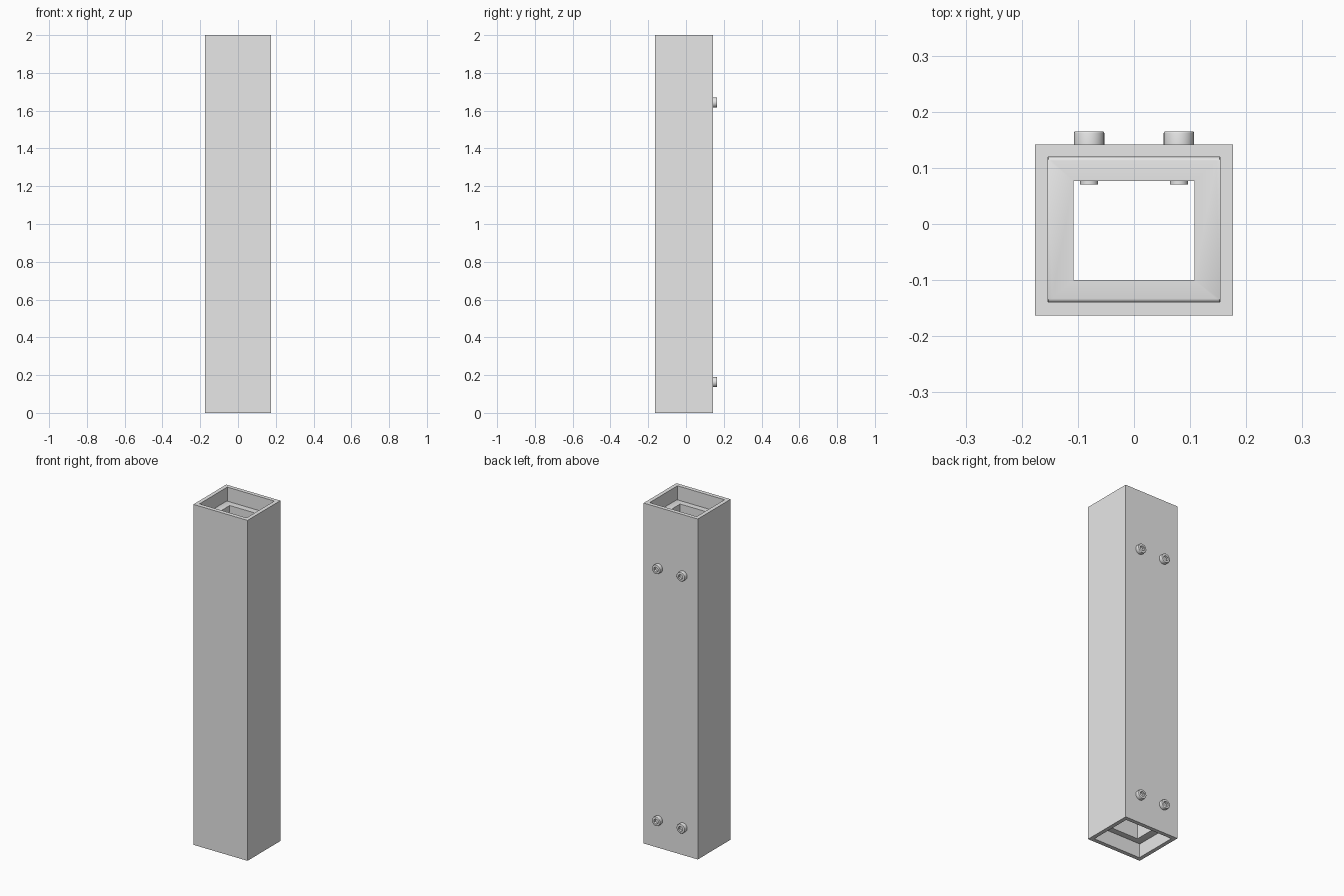
import bpy, bmesh
from math import pi
from mathutils import Matrix, Vector

cube = bpy.data.objects.get("Cube")
if cube:
    bpy.data.objects.remove(cube, do_unlink=True)

grey = bpy.data.materials.new("plain_grey")
grey.use_nodes = True
grey.diffuse_color = (0.8, 0.8, 0.8, 1)
grey.node_tree.nodes["Principled BSDF"].inputs["Base Color"].default_value = (0.8, 0.8, 0.8, 1)


def add_object(name, bm):
    bmesh.ops.recalc_face_normals(bm, faces=bm.faces)
    mesh = bpy.data.meshes.new(name)
    bm.to_mesh(mesh)
    bm.free()
    mesh.materials.append(grey)
    obj = bpy.data.objects.new(name, mesh)
    bpy.context.collection.objects.link(obj)
    return obj


def square_tube(name, outer, inner, z0, z1, rounding=0):
    """Rectangular tube; outer and inner are (half width, y front, y back)."""
    bm = bmesh.new()
    loops = []
    for (w, front, back), z in ((outer, z0), (outer, z1), (inner, z1), (inner, z0)):
        loops.append([bm.verts.new((x, y, z)) for x, y in
                      ((-w, front), (w, front), (w, back), (-w, back))])
    for k in range(4):
        a, b = loops[k], loops[(k + 1) % 4]
        for i in range(4):
            j = (i + 1) % 4
            bm.faces.new((a[i], a[j], b[j], b[i]))
    if rounding:
        # soften the outer end edges that run across the width
        edges = [e for e in bm.edges
                 if abs(e.verts[0].co.x - e.verts[1].co.x) > 2 * inner[0] + 0.01]
        bmesh.ops.bevel(bm, geom=edges, offset=rounding, segments=4,
                        profile=0.5, affect='EDGES')
    return add_object(name, bm)


def add_cylinder(bm, radius, y0, y1, sides):
    """Cylinder lying along y."""
    place = Matrix.Translation((0, (y0 + y1) / 2, 0)) @ Matrix.Rotation(-pi / 2, 4, 'X')
    return bmesh.ops.create_cone(bm, cap_ends=True, segments=sides, radius1=radius,
                                 radius2=radius, depth=y1 - y0, matrix=place)["verts"]


def smooth(obj):
    bpy.ops.object.select_all(action='DESELECT')
    obj.select_set(True)
    bpy.context.view_layer.objects.active = obj
    bpy.ops.object.shade_smooth_by_angle(angle=pi / 5)


OUTER = (0.176, -0.163, 0.142)
POCKET = (0.153, -0.139, 0.119)
OPENING = (0.108, -0.1, 0.077)

# Outer sleeve and the thicker tube recessed inside both ends
square_tube("outer_sleeve", OUTER, POCKET, 0, 2)
insert = square_tube("inner_tube", POCKET, OPENING, 0.08, 1.92, rounding=0.006)
smooth(insert)

# Hex socket cutter for the screw heads
bm = bmesh.new()
add_cylinder(bm, 0.015, 0.151, 0.18, 6)
cutter = add_object("socket_cutter", bm)

# Screw head with a softened rim
bm = bmesh.new()
add_cylinder(bm, 0.027, 0.142, 0.165, 32)
rim = [e for e in bm.edges if all(v.co.y > 0.16 for v in e.verts)]
bmesh.ops.bevel(bm, geom=rim, offset=0.003, segments=3, profile=0.5, affect='EDGES')
head = add_object("screw_head", bm)
cut = head.modifiers.new("socket", 'BOOLEAN')
cut.object = cutter
cut.operation = 'DIFFERENCE'
cut.solver = 'EXACT'
graph = bpy.context.evaluated_depsgraph_get()
head_mesh = bpy.data.meshes.new_from_object(head.evaluated_get(graph))
for helper in (head, cutter):
    bpy.data.objects.remove(helper, do_unlink=True)

# Two pairs of screws through the back wall
for level, z in (("lower", 0.163), ("upper", 1.643)):
    for side, x in (("right", -0.08), ("left", 0.08)):
        bm = bmesh.new()
        bm.from_mesh(head_mesh)
        add_cylinder(bm, 0.016, 0.07, 0.1425, 24)
        screw = add_object(f"{level}_{side}_screw", bm)
        screw.location = Vector((x, 0, z))
        smooth(screw)
